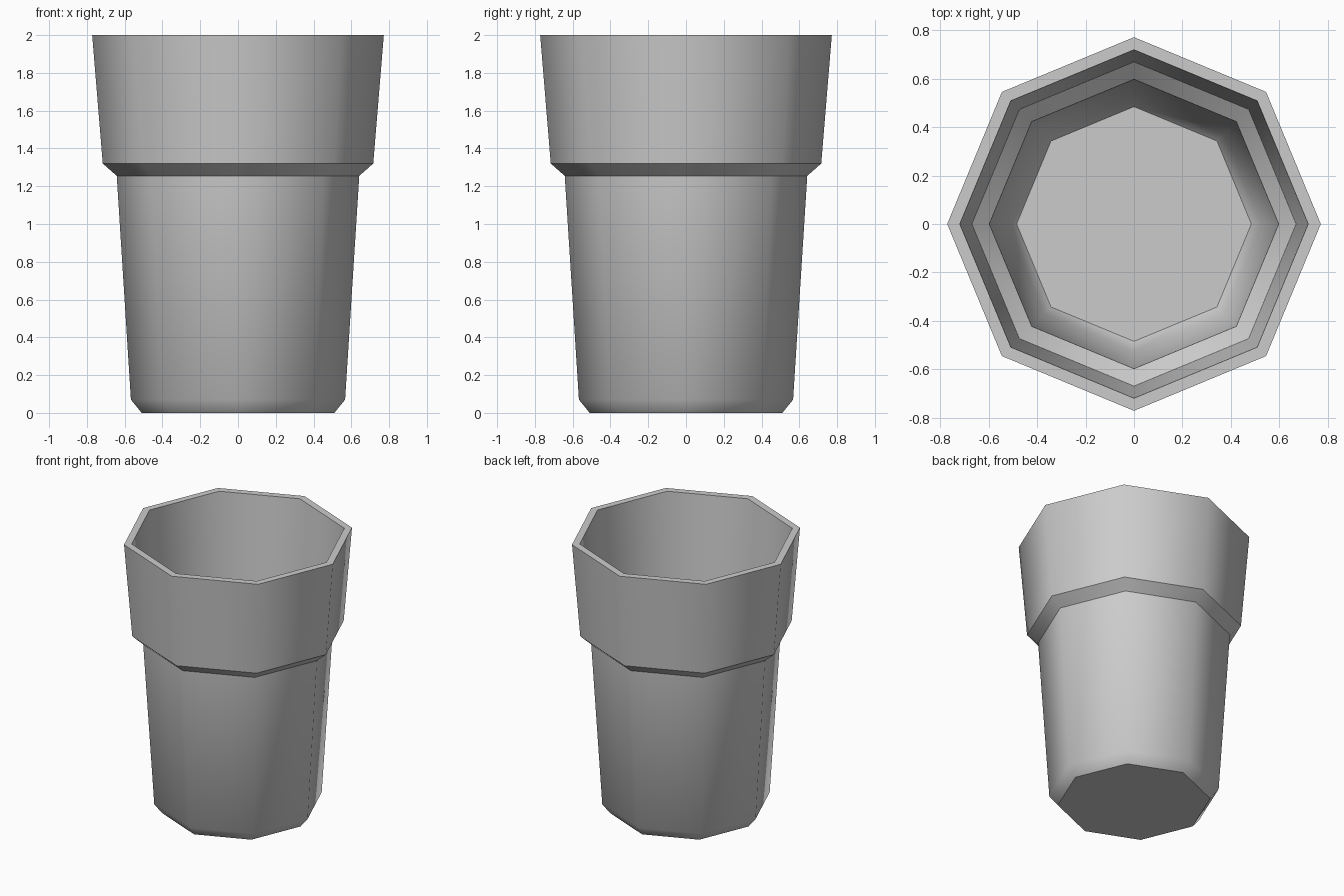
import bpy
import bmesh
from math import cos, sin, pi

default = bpy.data.objects.get("Cube")
if default:
    bpy.data.objects.remove(default, do_unlink=True)

SIDES = 8

# Glass wall profile: radius, height, whether the ring is a crisp edge
PROFILE = [
    (0.51, 0.0, True),      # foot
    (0.567, 0.07, False),   # foot bevel
    (0.642, 1.255, True),   # shoulder underside
    (0.716, 1.32, True),    # shoulder top
    (0.772, 2.0, True),     # outer lip
    (0.72, 2.0, True),      # inner lip
    (0.67, 1.34, True),     # inner shoulder
    (0.598, 1.275, True),
    (0.525, 0.10, False),   # inner floor bevel
    (0.485, 0.05, True),    # inner floor
]

# Grey glass material
grey = bpy.data.materials.new("plain_grey")
grey.use_nodes = True
colour = (0.6, 0.6, 0.6, 1.0)
grey.diffuse_color = colour
grey.node_tree.nodes["Principled BSDF"].inputs["Base Color"].default_value = colour

# Rings of the tumbler, bridged from foot to inner floor
bm = bmesh.new()
rings = []
for radius, height, crisp in PROFILE:
    ring = [bm.verts.new((radius * cos(2 * pi * i / SIDES),
                          radius * sin(2 * pi * i / SIDES), height))
            for i in range(SIDES)]
    rings.append(ring)

for low, high in zip(rings, rings[1:]):
    for i in range(SIDES):
        j = (i + 1) % SIDES
        bm.faces.new((low[i], low[j], high[j], high[i]))

# Underside and inner floor
bm.faces.new(list(reversed(rings[0])))
bm.faces.new(rings[-1])
bmesh.ops.recalc_face_normals(bm, faces=bm.faces)

# Smooth walls with crisp horizontal edges
for face in bm.faces:
    face.smooth = True
for ring, (radius, height, crisp) in zip(rings, PROFILE):
    for i in range(SIDES):
        edge = bm.edges.get((ring[i], ring[(i + 1) % SIDES]))
        edge.smooth = not crisp

mesh = bpy.data.meshes.new("tumbler")
bm.to_mesh(mesh)
bm.free()
mesh.materials.append(grey)
tumbler = bpy.data.objects.new("tumbler", mesh)
bpy.context.collection.objects.link(tumbler)
